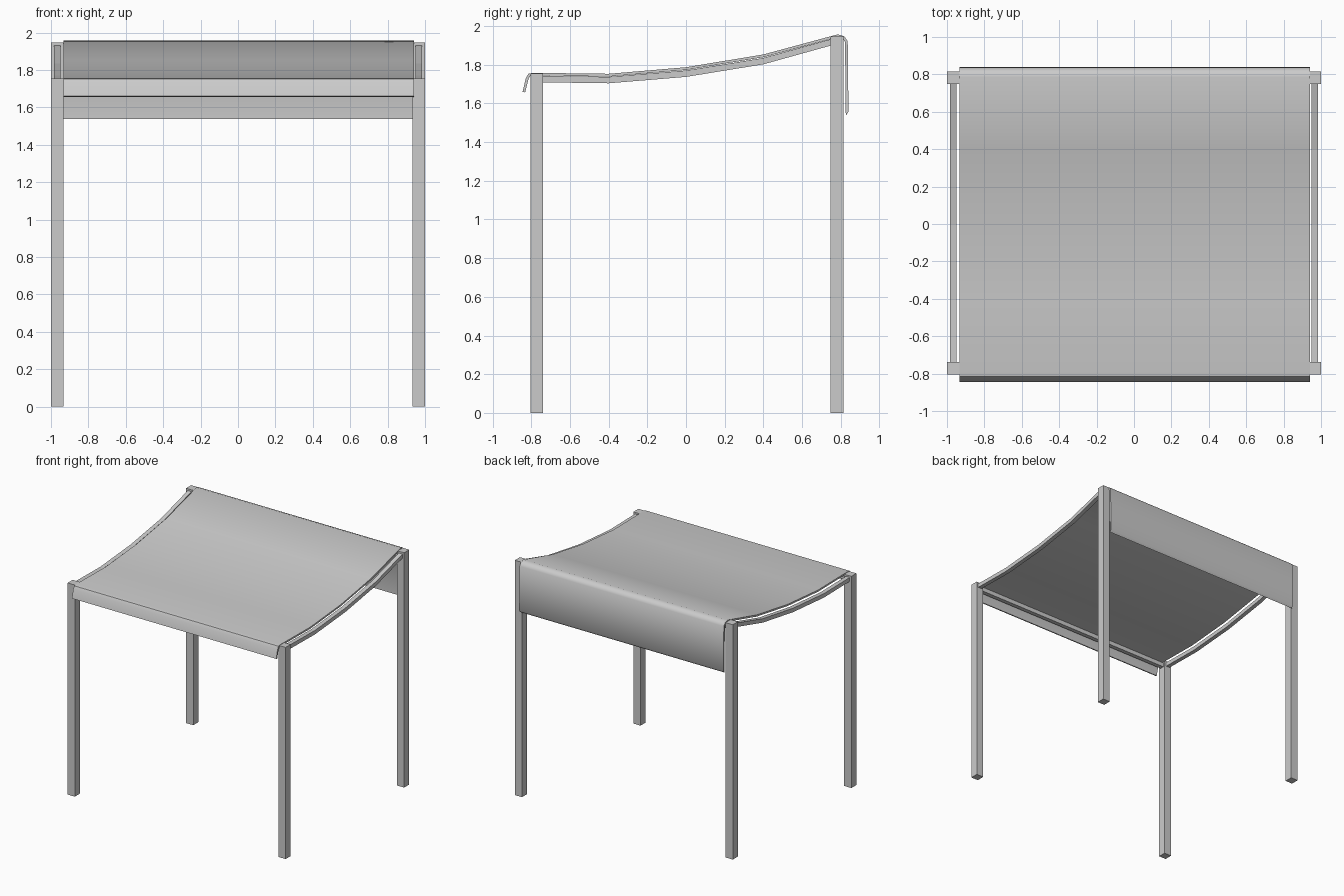
import bpy
import bmesh
from mathutils import Vector

cube = bpy.data.objects.get("Cube")
if cube:
    bpy.data.objects.remove(cube, do_unlink=True)

grey = bpy.data.materials.new("plain grey")
grey.use_nodes = True
colour = (0.6, 0.6, 0.6, 1)
grey.diffuse_color = colour
grey.node_tree.nodes["Principled BSDF"].inputs["Base Color"].default_value = colour


def extrude(name, outline, x0, x1):
    """Sweep a closed (y, z) outline from x0 to x1."""
    bm = bmesh.new()
    face = bm.faces.new([bm.verts.new((x0, y, z)) for y, z in outline])
    swept = bmesh.ops.extrude_face_region(bm, geom=[face])["geom"]
    verts = [v for v in swept if isinstance(v, bmesh.types.BMVert)]
    bmesh.ops.translate(bm, verts=verts, vec=(x1 - x0, 0, 0))
    bmesh.ops.recalc_face_normals(bm, faces=bm.faces)
    mesh = bpy.data.meshes.new(name)
    bm.to_mesh(mesh)
    bm.free()
    mesh.materials.append(grey)
    obj = bpy.data.objects.new(name, mesh)
    bpy.context.collection.objects.link(obj)
    return obj


def box(name, x0, x1, y0, y1, z0, z1):
    return extrude(name, [(y0, z0), (y1, z0), (y1, z1), (y0, z1)], x0, x1)


def inner_path(path, thickness):
    """Offset a front-to-back path to its underside with mitred corners."""
    pts = [Vector(p) for p in path]
    normals = [Vector((b.y - a.y, a.x - b.x)).normalized()
               for a, b in zip(pts, pts[1:])]
    result = []
    for i, p in enumerate(pts):
        a, b = normals[max(i - 1, 0)], normals[min(i, len(normals) - 1)]
        result.append(p + (a + b) * (thickness / (1 + a.dot(b))))
    return [tuple(p) for p in result]


# Legs and side rails, mirrored left and right
rail_top = [(-0.75, 1.742), (-0.4, 1.737), (0, 1.77), (0.4, 1.835), (0.76, 1.935)]
rail_bottom = [(y, z - 0.033) for y, z in rail_top]
for side, s in (("left", 1), ("right", -1)):
    box("front_leg_" + side, s * 0.934, s, -0.804, -0.738, 0, 1.755)
    box("back_leg_" + side, s * 0.934, s, 0.748, 0.815, 0, 1.947)
    extrude("side_rail_" + side, rail_top + rail_bottom[::-1], s * 0.95, s * 0.985)

# Cross bars under the fabric
box("front_cross_bar", -0.94, 0.94, -0.787, -0.752, 1.703, 1.738)
box("back_cross_bar", -0.94, 0.94, 0.765, 0.8, 1.895, 1.93)

# Sling seat with a short front flap and a long back flap
sling = [(-0.845, 1.66), (-0.828, 1.73), (-0.815, 1.753), (-0.79, 1.758),
         (-0.4, 1.753), (0, 1.787), (0.4, 1.853), (0.785, 1.957),
         (0.818, 1.947), (0.836, 1.922), (0.84, 1.556)]
under = inner_path(sling, 0.014)
under[-1] = (0.826, 1.537)
seat = extrude("sling_seat", sling + under[::-1], -0.932, 0.942)

bpy.ops.object.select_all(action="DESELECT")
seat.select_set(True)
bpy.context.view_layer.objects.active = seat
bpy.ops.object.shade_smooth_by_angle(angle=0.7)
